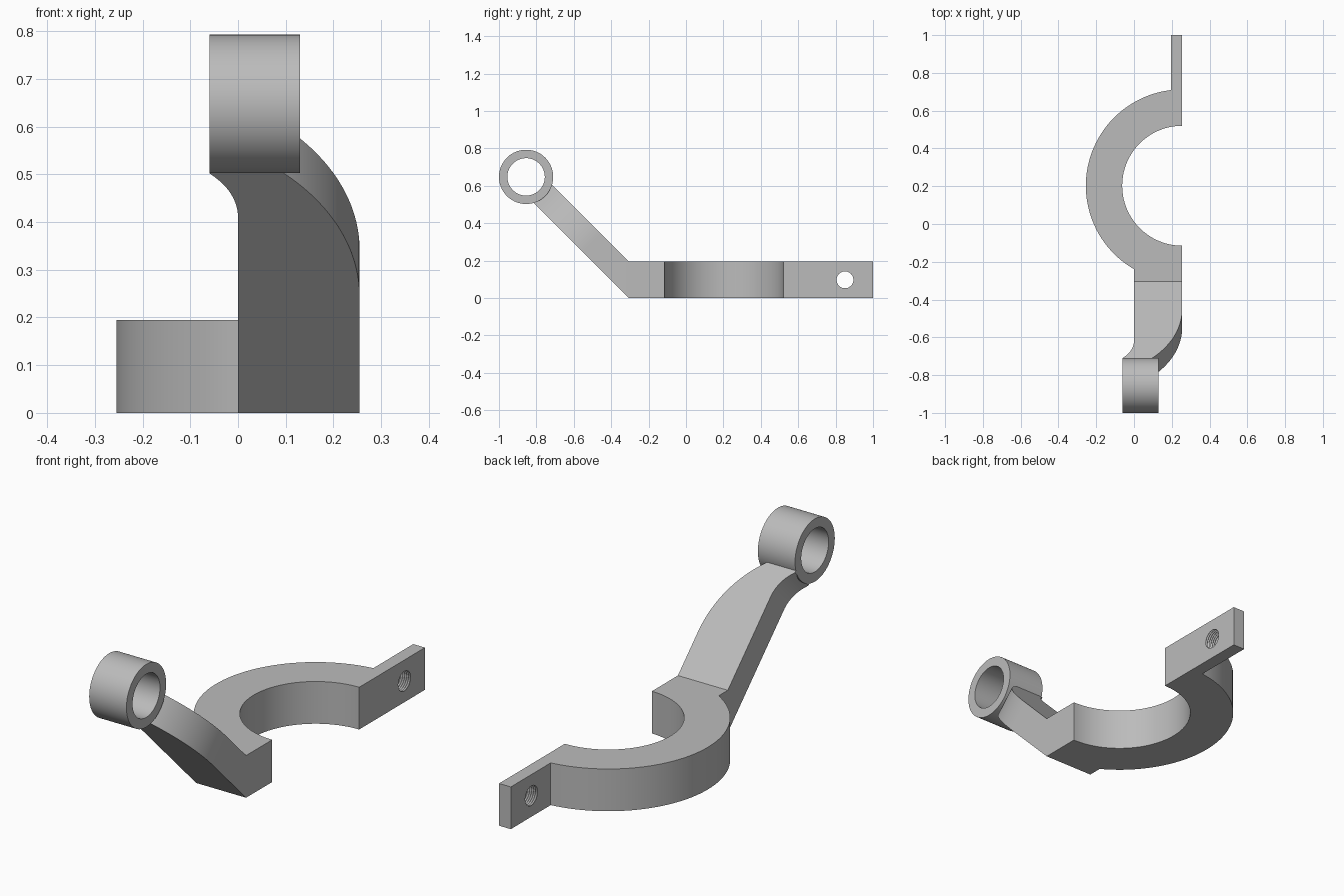
import bpy, bmesh
from math import sin, cos, acos, pi, sqrt, radians

cube = bpy.data.objects.get("Cube")
if cube:
    bpy.data.objects.remove(cube)

# Single plain metal colour
metal = bpy.data.materials.new("grey metal")
metal.use_nodes = True
GREY = (0.5, 0.5, 0.5, 1)
metal.diffuse_color = GREY
metal.node_tree.nodes["Principled BSDF"].inputs["Base Color"].default_value = GREY

# Shared dimensions
HALF = 0.255          # half of the overall width
HEIGHT = 0.195        # height of the flat clamp
RING_Y = 0.2025       # centre of the half ring
OUTER, INNER = 0.51, 0.3175
FRONT_Y = -0.305      # where the arm starts to rise
TAB_X = 0.195         # right face of the thin tab
EYE_Y, EYE_Z = -0.855, 0.648


def finish(name, bm):
    bmesh.ops.recalc_face_normals(bm, faces=bm.faces)
    mesh = bpy.data.meshes.new(name)
    bm.to_mesh(mesh)
    bm.free()
    mesh.materials.append(metal)
    obj = bpy.data.objects.new(name, mesh)
    bpy.context.collection.objects.link(obj)
    return obj


def smooth(obj):
    bpy.ops.object.select_all(action='DESELECT')
    obj.select_set(True)
    bpy.context.view_layer.objects.active = obj
    bpy.ops.object.shade_smooth_by_angle(angle=radians(30))


def revolve(name, profile, y, z, closed, steps):
    """Turn a list of (x, radius) points about an axis parallel to x."""
    bm = bmesh.new()
    rings = [[bm.verts.new((x, y + r * cos(2 * pi * i / steps), z + r * sin(2 * pi * i / steps)))
              for i in range(steps)] for x, r in profile]
    pairs = list(zip(rings, rings[1:]))
    if closed:
        pairs.append((rings[-1], rings[0]))
    else:
        bm.faces.new(rings[0])
        bm.faces.new(rings[-1])
    for a, b in pairs:
        for i in range(steps):
            j = (i + 1) % steps
            bm.faces.new((a[i], a[j], b[j], b[i]))
    return finish(name, bm)


def arc(radius, start, end, steps):
    angles = [start + (end - start) * i / steps for i in range(steps + 1)]
    return [(HALF + radius * cos(a), RING_Y + radius * sin(a)) for a in angles]


# Clamp plan: tab, outer arc, front block, inner arc
plan = [(HALF, 1), (TAB_X, 1)]
plan += arc(OUTER, acos((TAB_X - HALF) / OUTER), pi * 4 / 3, 48)
plan += [(0, FRONT_Y), (HALF, FRONT_Y)]
plan += arc(INNER, pi * 1.5, pi / 2, 56)
bm = bmesh.new()
low = [bm.verts.new((x, y, 0)) for x, y in plan]
high = [bm.verts.new((x, y, HEIGHT)) for x, y in plan]
bm.faces.new(low)
bm.faces.new(high)
for i in range(len(plan)):
    j = (i + 1) % len(plan)
    # The front of the block stays open where the arm joins it
    if plan[i][1] == FRONT_Y and plan[j][1] == FRONT_Y:
        continue
    bm.faces.new((low[i], low[j], high[j], high[i]))


# Arm: rises at 45 degrees while both edges sweep towards the right
def sweep(s, start, radius):
    d = max(0, s - start)
    return radius - sqrt(radius ** 2 - d ** 2)


def section(s):
    left, right = HALF - sweep(s, 0.345, 0.5), max(-0.06, -sweep(s, 0.58, 0.17))
    y, z = FRONT_Y - s / sqrt(2), s / sqrt(2)
    dy, dz = (0, HEIGHT) if s == 0 else (HEIGHT / 2, HEIGHT / 2)
    return [bm.verts.new(p) for p in ((right, y, z), (left, y, z),
                                      (left, y + dy, z + dz), (right, y + dy, z + dz))]


END = 0.735
stations = [0] + [0.345 + (END - 0.345) * i / 32 for i in range(33)]
sections = [section(s) for s in stations]
for a, b in zip(sections, sections[1:]):
    for i in range(4):
        j = (i + 1) % 4
        bm.faces.new((a[i], a[j], b[j], b[i]))
bm.faces.new(sections[-1])
bmesh.ops.remove_doubles(bm, verts=bm.verts, dist=0.0001)
bracket = finish("clamp_and_arm", bm)

# Threaded hole through the tab
TURNS = 6
pitch = (HALF - TAB_X) / TURNS
thread = [(TAB_X - pitch, 0.045)]
for i in range(TURNS):
    x = TAB_X + i * pitch
    thread += [(x, 0.045), (x + pitch / 2, 0.05)]
thread += [(HALF, 0.045), (HALF + pitch, 0.045)]
cutter = revolve("hole_cutter", thread, 0.85, HEIGHT / 2, False, 40)
cutter.hide_render = True
cut = bracket.modifiers.new("tab_hole", 'BOOLEAN')
cut.operation = 'DIFFERENCE'
cut.solver = 'EXACT'
cut.object = cutter
bpy.context.view_layer.objects.active = bracket
bpy.ops.object.modifier_apply(modifier=cut.name)
bpy.data.objects.remove(cutter)
smooth(bracket)

# Eye tube at the top of the arm
eye = revolve("eye_tube", [(-0.06, 0.1), (-0.06, 0.145), (0.13, 0.145), (0.13, 0.1)],
              EYE_Y, EYE_Z, True, 80)
smooth(eye)
